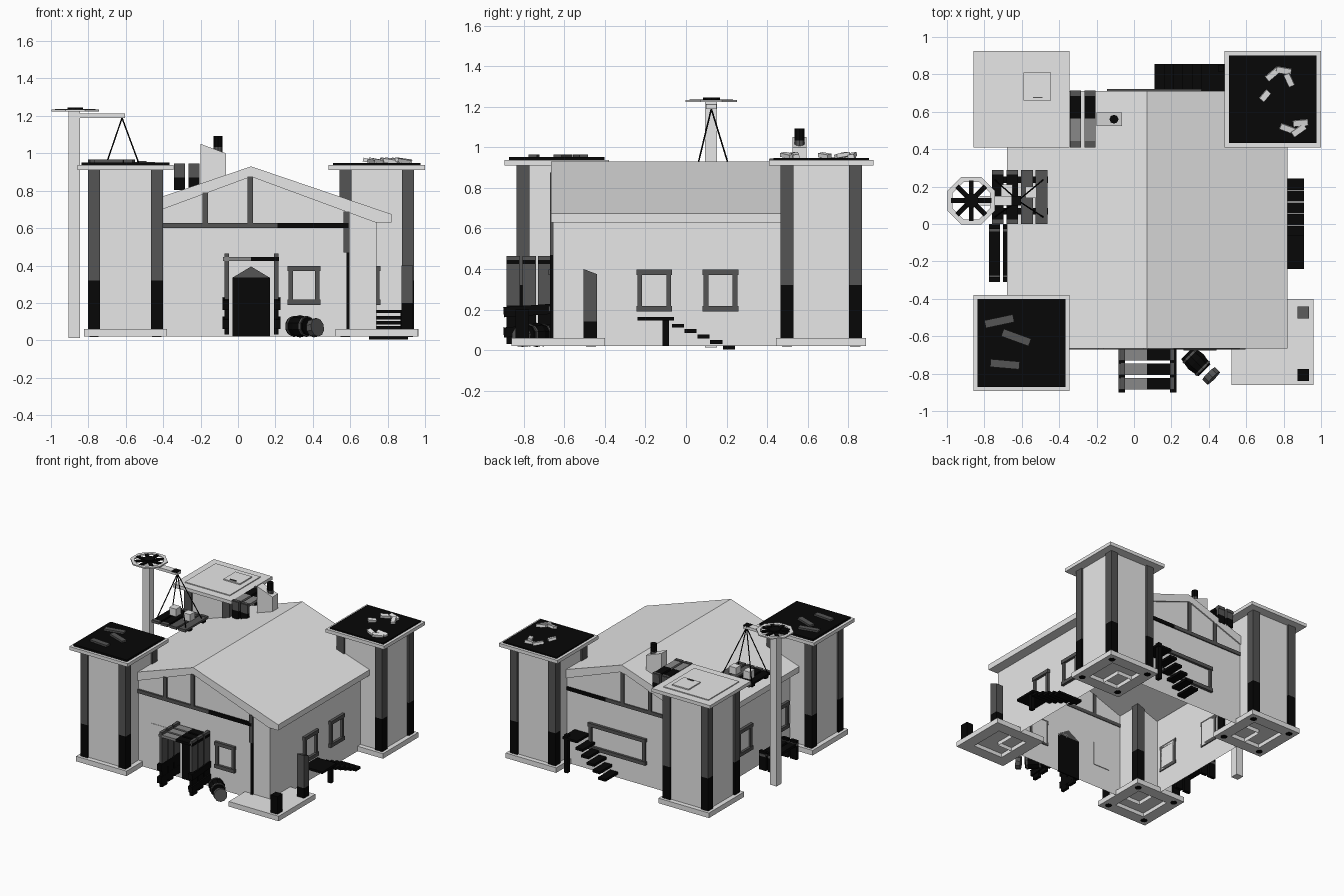
import bpy, bmesh, math
from mathutils import Vector, Matrix

if "Cube" in bpy.data.objects:
    bpy.data.objects.remove(bpy.data.objects["Cube"])


def mat(name, v):
    m = bpy.data.materials.new(name)
    m.diffuse_color = (v, v, v, 1)
    m.use_nodes = True
    m.node_tree.nodes["Principled BSDF"].inputs["Base Color"].default_value = m.diffuse_color
    return m


LIGHT = mat("light_plaster", 0.8)
MID = mat("worn_grey_wood", 0.25)
DARK = mat("dark_grey_wood", 0.09)
BLACK = mat("black_wood", 0.002)


def finish(name, bm, m):
    bmesh.ops.recalc_face_normals(bm, faces=bm.faces)
    me = bpy.data.meshes.new(name)
    bm.to_mesh(me)
    bm.free()
    me.materials.append(m)
    o = bpy.data.objects.new(name, me)
    bpy.context.collection.objects.link(o)
    return o


def box(name, lo, hi, m, rot=None):
    bm = bmesh.new()
    lo, hi = Vector(lo), Vector(hi)
    bmesh.ops.create_cube(bm, size=1, matrix=Matrix.Diagonal((*(hi - lo), 1)))
    o = finish(name, bm, m)
    o.location = (lo + hi) / 2
    if rot:
        o.rotation_euler = [math.radians(a) for a in rot]
    return o


def prism(name, pts, y0, y1, m, skip=None):
    """Extrude an (x, z) profile along y; skip leaves one side open."""
    bm = bmesh.new()
    a = [bm.verts.new((x, y0, z)) for x, z in pts]
    b = [bm.verts.new((x, y1, z)) for x, z in pts]
    bm.faces.new(a)
    bm.faces.new(b)
    n = len(pts)
    for i in range(n):
        if i != skip:
            bm.faces.new((a[i], a[(i + 1) % n], b[(i + 1) % n], b[i]))
    return finish(name, bm, m)


def rod(name, p, q, r, m, n=8, r2=None):
    p, q = Vector(p), Vector(q)
    d = q - p
    bm = bmesh.new()
    M = Matrix.Translation((p + q) / 2) @ d.to_track_quat('Z', 'Y').to_matrix().to_4x4()
    bmesh.ops.create_cone(bm, cap_ends=True, segments=n, radius1=r,
                          radius2=r if r2 is None else r2, depth=d.length, matrix=M)
    return finish(name, bm, m)


# House shell (open underneath) and gabled roof
prism("house_walls", [(-.60, .02), (.74, .02), (.74, .645), (.07, .89), (-.60, .645)],
      -.655, .70, LIGHT, skip=0)
prism("gable_roof", [(.07, .93), (.82, .675), (.82, .63), (.735, .63), (.07, .875),
                     (-.595, .63), (-.68, .63), (-.68, .675)], -.665, .71, LIGHT)

# Timber framing on both gables
for side, y0, y1 in (("front", -.67, -.65), ("back", .69, .709)):
    box(side + "_beam_left", (-.45, y0, .60), (.21, y1, .628), DARK)
    box(side + "_beam_right", (.21, y0, .60), (.59, y1, .628), BLACK)
    for x, top in ((-.175, .79), (.065, .875)):
        box(side + "_gable_post", (x - .015, y0, .628), (x + .015, y1, top), DARK)
    box(side + "_corner_post_top", (.565, y0, .47), (.595, y1, .69), DARK)
    box(side + "_corner_post_low", (.58, y0, .06), (.595, y1, .47), BLACK)


# Windows: (axis of wall normal, wall position, outward sign, start, end)
def window(name, axis, w, s, a, b, framed=True):
    def bar(part, u0, u1, z0, z1, t, m):
        d0, d1 = sorted((w - s * .006, w + s * t))
        if axis == 'x':
            box(name + part, (d0, u0, z0), (d1, u1, z1), m)
        else:
            box(name + part, (u0, d0, z0), (u1, d1, z1), m)
    bar("_pane", a + .02, b - .02, .20, .385, .003, LIGHT)
    if framed:
        for z in (.19, .37):
            bar("_rail", a, b, z, z + .028, .022, DARK)
        for u in (a + .005, b - .028):
            bar("_stile", u, u + .023, .215, .375, .017, DARK)


window("front_window", 'y', -.655, -1, .265, .44)
window("front_blank_window", 'y', -.655, -1, -.33, -.145, False)
window("back_window", 'y', .70, 1, -.145, .36)
for y in (-.157, .17):
    window("right_window", 'x', .74, 1, y - .088, y + .088)
for y in (-.33, .13):
    window("left_window", 'x', -.60, -1, y - .088, y + .088)

# Front door with pointed head
prism("door_panel", [(-.03, .02), (.17, .02), (.17, .335), (-.03, .335)], -.664, -.655, BLACK)
prism("door_head", [(-.03, .335), (.17, .335), (.07, .395)], -.664, -.655, DARK)

# Plank porch around the door
for i in range(3):
    y = -.885 + i * .078
    box("porch_roof_left", (-.08, y, .425), (.07, y + .062, .445), MID)
    box("porch_roof_right", (.07, y, .425), (.22, y + .062, .445), BLACK)
    for x in (-.06, .205):
        box("porch_side_plank", (x - .012, y, .22), (x + .012, y + .066, .465), DARK)
        box("porch_side_plank_low", (x - .012, y, .03 + .015 * i), (x + .012, y + .066, .22), BLACK)
for x in (-.065, .21):
    for z in (.09, .19):
        box("porch_rail", (x - .018, -.90, z - .02), (x + .018, -.665, z + .03), BLACK, (4, 0, 0))


# Hollow square foundation with a closed floor
def foundation(name, x0, x1, y0, y1, w=.09):
    box(name + "_base_front", (x0, y0, .02), (x1, y0 + w, .06), LIGHT)
    box(name + "_base_back", (x0, y1 - w, .02), (x1, y1, .06), LIGHT)
    box(name + "_base_left", (x0, y0 + w, .02), (x0 + w, y1 - w, .06), LIGHT)
    box(name + "_base_right", (x1 - w, y0 + w, .02), (x1, y1 - w, .06), LIGHT)
    box(name + "_floor", (x0 + w, y0 + w, .05), (x1 - w, y1 - w, .06), LIGHT)


# Towers: foundation, plaster core, corner posts, cap
def tower(name, cx, cy, h=.222):
    foundation(name, cx - h, cx + h, cy - h, cy + h)
    for s in (-1, 1):
        for t in (-1, 1):
            px, py = cx + s * .168, cy + t * .168
            box(name + "_post_low", (px - .032, py - .032, .055), (px + .032, py + .032, .32), BLACK)
            box(name + "_post_top", (px - .032, py - .032, .32), (px + .032, py + .032, .912), DARK)
            rod(name + "_foot", (px, py, .017), (px, py, .021), .025, BLACK)
    box(name + "_core", (cx - .185, cy - .185, .055), (cx + .185, cy + .185, .912), LIGHT)
    box(name + "_cap", (cx - .257, cy - .257, .91), (cx + .257, cy + .257, .937), LIGHT)


tower("front_left_tower", -.602, -.637)
tower("back_left_tower", -.602, .667)
tower("back_right_tower", .742, .667)

# Tower tops: dark decks with debris, hatch on the back left one
box("front_left_deck", (-.837, -.872, .937), (-.367, -.402, .952), BLACK)
box("back_right_deck", (.507, .432, .937), (.977, .902, .947), BLACK)
box("back_left_deck", (-.80, .475, .937), (-.405, .86, .944), LIGHT)
box("hatch", (-.59, .66, .944), (-.445, .81, .953), LIGHT)
box("hatch_handle", (-.54, .673, .953), (-.49, .68, .96), DARK)
for x, y, a in ((-.72, -.52, 12), (-.63, -.607, -20), (-.69, -.75, -5)):
    box("deck_plank", (x - .078, y - .021, .95), (x + .078, y + .021, .966), DARK, (0, 0, a))
for x, y, a, l in ((.74, .80, 40, .08), (.80, .82, -10, .08), (.83, .77, -65, .07), (.70, .685, 50, .06),
                   (.82, .51, -20, .08), (.88, .50, 35, .08), (.89, .54, 5, .08)):
    box("rubble_shard", (x - l / 2, y - .016, .950), (x + l / 2, y + .016, .970), LIGHT, (10, 8, a))

# Ruined front right tower: foundation and two broken posts
foundation("ruined_tower", .52, .96, -.86, -.40)
box("ruined_post_low", (.875, -.505, .055), (.935, -.44, .14), BLACK)
o = box("ruined_post_top", (.875, -.505, .14), (.935, -.44, .40), DARK)
for v in o.data.vertices:  # broken slanted top
    if v.co.z > 0 and v.co.y > 0:
        v.co.z -= .025
box("ruined_stub", (.875, -.84, .055), (.935, -.775, .20), BLACK)

# Stairs on the right side and at the back
box("right_landing", (.74, -.24, .145), (.91, -.06, .163), BLACK)
box("right_landing_post", (.87, -.115, .02), (.90, -.085, .15), BLACK)
for i in range(5):
    y, z = -.07 + .063 * i, .112 - .027 * i
    box("right_tread", (.70, y, z), (.91, y + .06, z + .018), BLACK)
box("back_landing", (.36, .70, .285), (.49, .855, .303), BLACK)
box("back_landing_post", (.45, .815, .02), (.48, .85, .32), BLACK)
for i in range(5):
    x, z = .32 - .05 * i, .23 - .046 * i
    box("back_tread", (x - .01, .70, z), (x + .055, .855, z + .02), BLACK)

# Chimney with pot
prism("chimney", [(-.20, .78), (-.065, .82), (-.065, 1.0), (-.20, 1.05)], .525, .595, LIGHT)
rod("chimney_pot_low", (-.107, .56, .98), (-.107, .56, 1.035), .024, DARK)
rod("chimney_pot", (-.107, .56, 1.035), (-.107, .56, 1.093), .024, BLACK)

# Plank canopy beside the back left tower
for x in (-.343, -.265):
    for y0, y1, m in ((.41, .445, DARK), (.445, .565, MID), (.565, .685, BLACK), (.685, .715, DARK)):
        box("canopy_plank", (x, y0, .92), (x + .06, y1, .94), m)
    for y in (.425, .70):
        box("canopy_side_top", (x, y - .012, .87), (x + .06, y + .012, .945), DARK)
        box("canopy_side_low", (x, y - .012, .805), (x + .06, y + .012, .87), BLACK)

# Low plank bench on the left wall
for x in (-.775, -.70):
    for y0, y1, m in ((-.31, -.275, DARK), (-.275, -.04, BLACK), (-.04, 0, DARK)):
        box("bench_plank", (x, y0, .13), (x + .058, y1, .15), m)
    for y in (-.295, -.015):
        box("bench_side", (x, y - .012, .02), (x + .058, y + .012, .17), BLACK)

# Crane: mast, arm, wheel, ropes, hanging platform
cx, cy = -.87, .125
box("crane_mast", (-.905, .094, .012), (-.845, .154, 1.225), LIGHT)
box("crane_arm", (-.85, .098, 1.19), (-.605, .15, 1.212), LIGHT)
box("crane_arm_tip", (-.655, .098, 1.205), (-.605, .15, 1.214), BLACK)
bm = bmesh.new()
rings = [[bm.verts.new((cx + r * math.cos(math.radians(22.5 + 45 * i)),
                        cy + r * math.sin(math.radians(22.5 + 45 * i)), z)) for i in range(8)]
         for r, z in ((.138, 1.224), (.138, 1.234), (.108, 1.234), (.108, 1.224))]
for k in range(4):
    p, q = rings[k], rings[(k + 1) % 4]
    for i in range(8):
        bm.faces.new((p[i], p[(i + 1) % 8], q[(i + 1) % 8], q[i]))
finish("crane_wheel_rim", bm, LIGHT)
for i in range(4):
    box("wheel_spoke", (cx - .108, cy - .013, 1.226), (cx + .108, cy + .013, 1.236), BLACK, (0, 0, 45 * i))
rod("wheel_hub", (cx, cy, 1.224), (cx, cy, 1.246), .042, BLACK)
for sx in (-1, 1):
    for sy in (-1, 1):
        rod("crane_rope", (-.62, cy, 1.19), (-.615 + sx * .13, .137 + sy * .10, .825), .004, BLACK, 5)
for i in range(4):
    x = -.76 + i * .078
    m = BLACK if i < 2 else DARK
    box("platform_plank", (x, .025, .815), (x + .063, .265, .83), m)
    for y in (0, .265):
        box("platform_plank_end", (x, y, .812), (x + .063, y + .025, .833), DARK)
for y in (.05, .22):
    box("platform_batten", (-.76, y, .80), (-.46, y + .035, .815), BLACK)
box("cargo_crate", (-.71, .15, .83), (-.65, .21, .89), LIGHT)
box("cargo_crate", (-.58, .14, .83), (-.52, .20, .885), LIGHT)

# Toppled barrel with its loose lid
A, D = Vector((.285, -.69, .075)), Vector((.707, -.707, 0))
rod("barrel_back", A, A + D * .065, .048, BLACK, 10, .06)
rod("barrel_front", A + D * .065, A + D * .13, .06, BLACK, 10, .048)
for t in (.02, .115):
    rod("barrel_hoop", A + D * (t - .006), A + D * (t + .006), .056, DARK, 10)
rod("barrel_lid", (.40, -.80, .065), (.425, -.825, .07), .05, DARK, 10)
